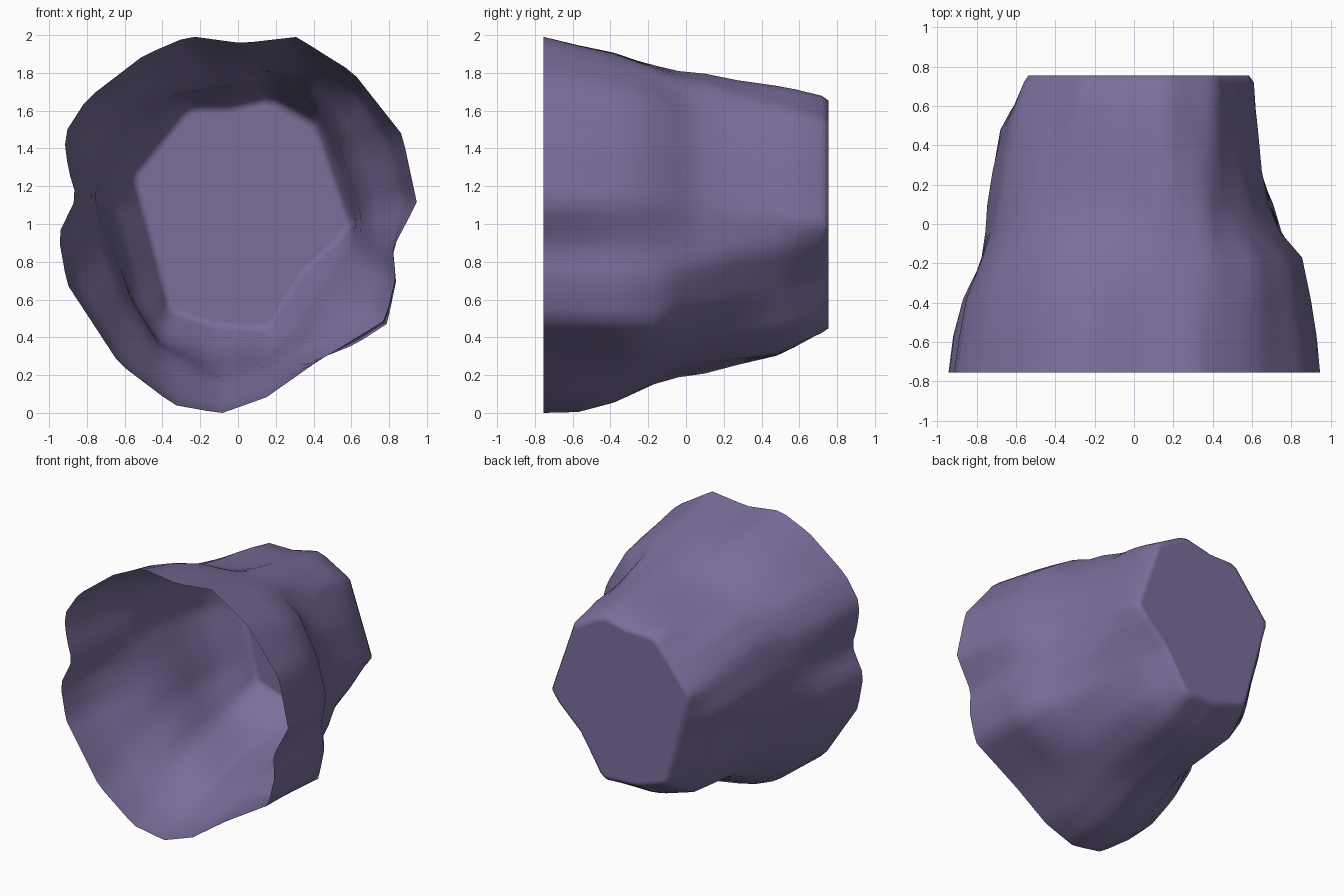
import bpy, bmesh, math

if "Cube" in bpy.data.objects:
    bpy.data.objects.remove(bpy.data.objects["Cube"])

CX, CZ, SIDES = 0.0, 1.05, 80
ANGLES = [2 * math.pi * i / SIDES for i in range(SIDES)]

# Cross-section outlines (x, z), clockwise from the top left
mouth = [(-.26, 2.003), (.02, 1.965), (.31, 1.998), (.61, 1.81), (.87, 1.48), (.947, 1.12),
         (.82, .88), (.835, .73), (.78, .5), (.42, .28), (.15, .09), (-.09, .005),
         (-.34, .05), (-.63, .27), (-.905, .69), (-.952, .95), (-.855, 1.15), (-.9, 1.3),
         (-.922, 1.48), (-.8, 1.67), (-.5, 1.9)]
shoulder = [(-.2, 1.84), (.1, 1.85), (.38, 1.83), (.62, 1.68), (.78, 1.4), (.855, 1.12),
            (.81, .87), (.84, .72), (.79, .48), (.62, .37), (.42, .29), (.14, .21),
            (-.13, .155), (-.4, .25), (-.6, .5), (-.73, .85), (-.775, 1.1), (-.77, 1.4),
            (-.68, 1.6), (-.45, 1.76)]
waist = [(-.54, 1.62), (-.3, 1.7), (0, 1.75), (.16, 1.81), (.36, 1.75), (.58, 1.42),
         (.68, 1.12), (.71, .8), (.58, .56), (.33, .37), (.14, .27), (-.13, .215),
         (-.42, .37), (-.57, .62), (-.67, .9), (-.75, 1.15), (-.68, 1.46)]
chamber = [(-.5, 1.52), (-.3, 1.66), (-.05, 1.7), (.17, 1.74), (.41, 1.62), (.55, 1.32),
           (.63, 1.05), (.61, .88), (.46, .67), (.31, .44), (.15, .32), (-.13, .31),
           (-.42, .4), (-.56, .62), (-.61, .86), (-.68, 1.1), (-.63, 1.36)]
rear = [(-.27, 1.64), (-.05, 1.64), (.17, 1.69), (.42, 1.55), (.51, 1.29), (.61, 1),
        (.55, .92), (.36, .74), (.26, .58), (.17, .43), (-.13, .45), (-.37, .53),
        (-.47, .9), (-.57, 1.27)]


def radii(outline):
    """Distance from the axis to the outline at evenly spaced angles."""
    result = []
    for a in ANGLES:
        dx, dz = math.sin(a), math.cos(a)
        best = 0
        for (x1, z1), (x2, z2) in zip(outline, outline[1:] + outline[:1]):
            px, pz, ex, ez = x1 - CX, z1 - CZ, x2 - x1, z2 - z1
            den = dx * ez - dz * ex
            if abs(den) < 1e-9:
                continue
            r = (px * ez - pz * ex) / den
            s = (px * dz - pz * dx) / den
            if r > 0 and -1e-6 <= s <= 1 + 1e-6:
                best = max(best, r)
        result.append(best)
    return result


def blend(a, b, t, right=0, up=0):
    """Mix two outlines; the mix may lean to the right or upper side."""
    return [p + (q - p) * (t + right * math.sin(g) + up * math.cos(g))
            for p, q, g in zip(a, b, ANGLES)]


def scaled(a, k):
    return [v * k for v in a]


m, s, w, c, r = (radii(o) for o in (mouth, shoulder, waist, chamber, rear))
rings = [(-.755, m), (-.57, blend(m, s, .16, .02, .13)), (-.38, blend(m, s, .45, .06, .1)),
         (-.17, s), (-.04, blend(s, w, .65)), (.1, w), (.27, blend(w, c, .5, .15)),
         (.48, c), (.58, blend(c, r, .35)), (.72, r), (.755, scaled(r, .96)),
         (.755, scaled(r, .92))]

# Open shell lofted through the rings, closed by a flat rear wall
bm = bmesh.new()
loops = []
for y, rad in rings:
    loops.append([bm.verts.new((CX + d * math.sin(a), y, CZ + d * math.cos(a)))
                  for a, d in zip(ANGLES, rad)])
for a, b in zip(loops, loops[1:]):
    for i in range(SIDES):
        j = (i + 1) % SIDES
        bm.faces.new((a[i], b[i], b[j], a[j]))
bm.faces.new(loops[-1])
bmesh.ops.recalc_face_normals(bm, faces=bm.faces)
rear_wall = max(bm.faces, key=lambda f: len(f.verts))
if rear_wall.normal.y < 0:
    bmesh.ops.reverse_faces(bm, faces=bm.faces)

# Rest on the ground
low = min(v.co.z for v in bm.verts)
bmesh.ops.translate(bm, verts=bm.verts, vec=(0, 0, -low))

mesh = bpy.data.meshes.new("cave_shell")
bm.to_mesh(mesh)
bm.free()
shell = bpy.data.objects.new("cave_shell", mesh)
bpy.context.collection.objects.link(shell)

stone = bpy.data.materials.new("purple stone")
stone.diffuse_color = (.2, .155, .33, 1)
stone.use_nodes = True
stone.node_tree.nodes["Principled BSDF"].inputs["Base Color"].default_value = stone.diffuse_color
mesh.materials.append(stone)

bpy.context.view_layer.objects.active = shell
shell.select_set(True)
bpy.ops.object.shade_smooth_by_angle(angle=math.radians(85))
